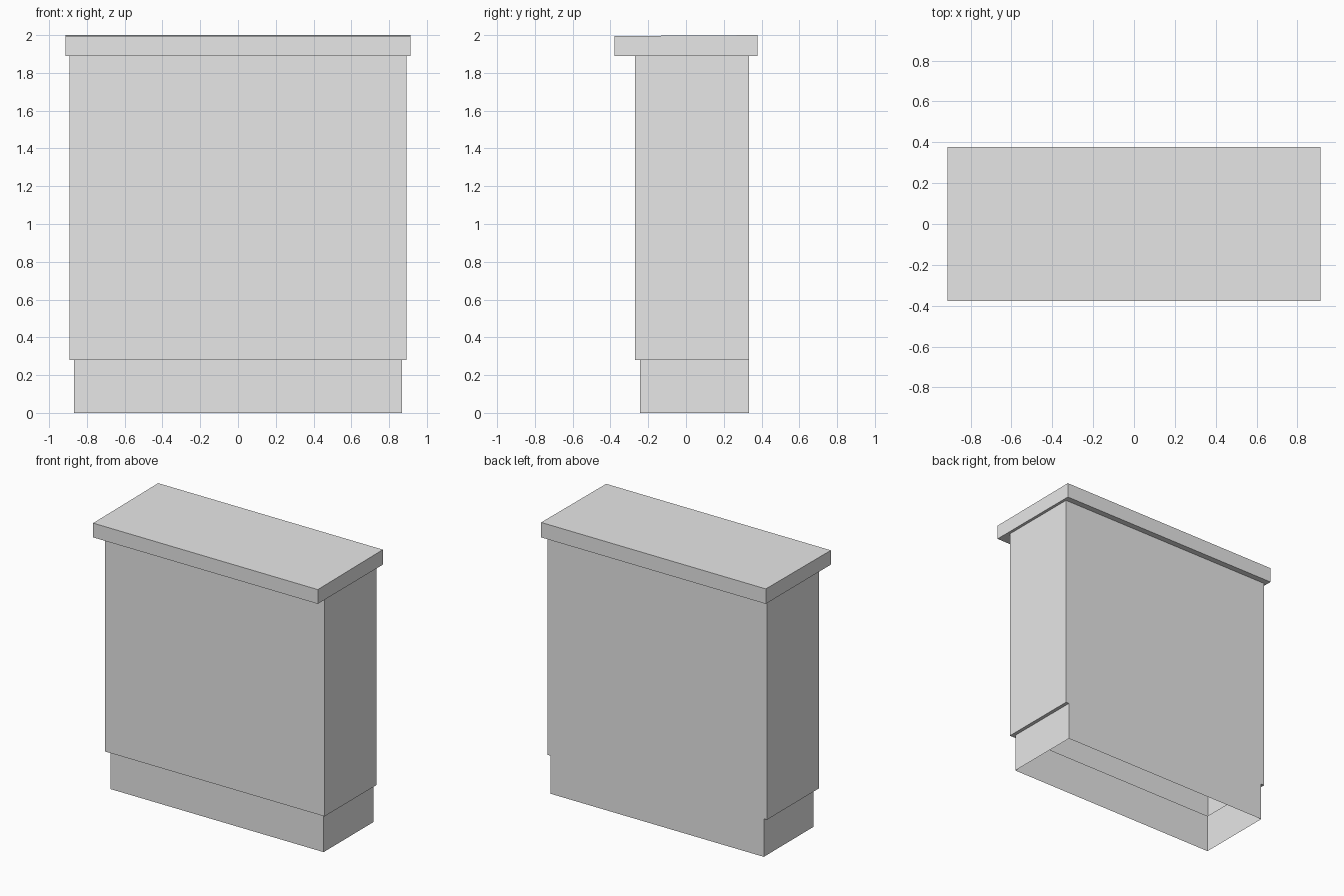
import bpy
import bmesh

cube = bpy.data.objects.get("Cube")
if cube:
    bpy.data.objects.remove(cube, do_unlink=True)

# Single plain grey for every part
grey = bpy.data.materials.new("plain grey")
grey.use_nodes = True
grey.diffuse_color = (0.8, 0.8, 0.8, 1)
grey.node_tree.nodes["Principled BSDF"].inputs["Base Color"].default_value = (0.8, 0.8, 0.8, 1)


def loop(bm, half_width, front, back, z_front, z_back=None):
    """Rectangular ring of four vertices, optionally sloping front to back."""
    z_back = z_front if z_back is None else z_back
    return [bm.verts.new(p) for p in (
        (-half_width, front, z_front), (half_width, front, z_front),
        (half_width, back, z_back), (-half_width, back, z_back))]


def bridge(bm, lower, upper, sides=range(4)):
    for i in sides:
        j = (i + 1) % 4
        bm.faces.new((lower[i], lower[j], upper[j], upper[i]))


def finish(bm, name):
    mesh = bpy.data.meshes.new(name)
    bm.to_mesh(mesh)
    bm.free()
    mesh.materials.append(grey)
    obj = bpy.data.objects.new(name, mesh)
    bpy.context.collection.objects.link(obj)
    return obj


BACK = 0.334
BASE = (0.867, -0.243, BACK)
BODY = (0.893, -0.27, BACK)
TOP = (0.914, -0.378, 0.378)
BASE_TOP, BODY_TOP = 0.28, 1.89

# Recessed plinth: four walls, open underneath
bm = bmesh.new()
bridge(bm, loop(bm, *BASE, 0), loop(bm, *BASE, BASE_TOP))
finish(bm, "plinth")

# Hollow cabinet body with a narrow lip at front and sides, flush at the back
bm = bmesh.new()
inner = loop(bm, *BASE, BASE_TOP)
outer = loop(bm, *BODY, BASE_TOP)
bridge(bm, outer, inner, sides=(0, 1, 3))
bridge(bm, outer, loop(bm, *BODY, BODY_TOP))
finish(bm, "cabinet_body")

# Overhanging countertop slab, rising very slightly to the back
bm = bmesh.new()
under = loop(bm, *TOP, BODY_TOP)
upper = loop(bm, *TOP, 1.995, 2.0)
bridge(bm, under, upper)
bm.faces.new(upper)
bm.faces.new(under[::-1])
finish(bm, "countertop")
